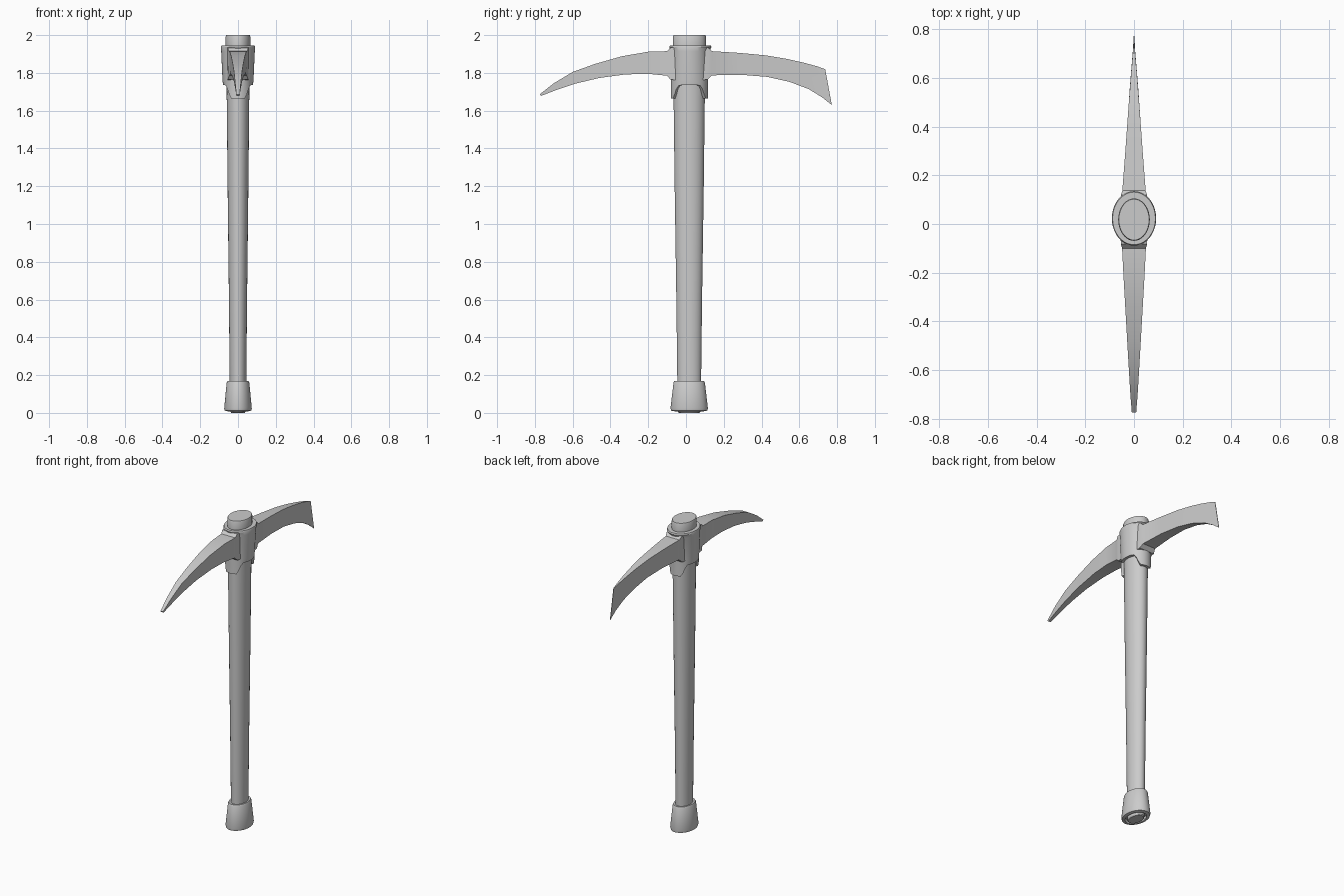
import bpy, bmesh, math

SEG = 40


def finish(name, bm, angle=30):
    bmesh.ops.recalc_face_normals(bm, faces=bm.faces)
    mesh = bpy.data.meshes.new(name)
    bm.to_mesh(mesh)
    bm.free()
    ob = bpy.data.objects.new(name, mesh)
    bpy.context.collection.objects.link(ob)
    bpy.ops.object.select_all(action='DESELECT')
    ob.select_set(True)
    bpy.context.view_layer.objects.active = ob
    bpy.ops.object.shade_smooth_by_angle(angle=math.radians(angle))
    return ob


def bridge(bm, rings, closed=False, caps=True):
    pairs = list(zip(rings, rings[1:]))
    if closed:
        pairs.append((rings[-1], rings[0]))
    for a, b in pairs:
        n = len(a)
        for i in range(n):
            j = (i + 1) % n
            bm.faces.new((a[i], a[j], b[j], b[i]))
    if caps and not closed:
        bm.faces.new(rings[0])
        bm.faces.new(rings[-1])


def oval_loft(name, profile, closed=False):
    """profile: (x radius, y radius, y centre, z or function of angle)"""
    bm = bmesh.new()
    rings = []
    for rx, ry, cy, z in profile:
        ring = []
        for i in range(SEG):
            a = 2 * math.pi * i / SEG
            h = z(a) if callable(z) else z
            ring.append(bm.verts.new((rx * math.cos(a), cy + ry * math.sin(a), h)))
        rings.append(ring)
    bridge(bm, rings, closed)
    return finish(name, bm)


def blade(name, stations):
    """stations: (y top, z top, y bottom, z bottom, half width top, half width bottom)"""
    bm = bmesh.new()
    rings = [[bm.verts.new(p) for p in ((-wt, yt, zt), (wt, yt, zt), (wb, yb, zb), (-wb, yb, zb))]
             for yt, zt, yb, zb, wt, wb in stations]
    bridge(bm, rings)
    return finish(name, bm)


# Tapered oval handle
oval_loft("handle", [
    (0.036, 0.055, 0.017, 0.0), (0.040, 0.060, 0.017, 0.006),
    (0.044, 0.063, 0.017, 0.17), (0.048, 0.068, 0.017, 0.6),
    (0.055, 0.077, 0.017, 1.2), (0.060, 0.083, 0.017, 1.7),
    (0.065, 0.087, 0.018, 1.94), (0.065, 0.087, 0.018, 1.993),
    (0.062, 0.084, 0.018, 2.0)])

# Flared grip end with a recessed underside
oval_loft("pommel", [
    (0.043, 0.062, 0.017, 0.168), (0.055, 0.078, 0.017, 0.17),
    (0.060, 0.083, 0.017, 0.160), (0.073, 0.099, 0.017, 0.025),
    (0.070, 0.096, 0.017, 0.012), (0.053, 0.075, 0.017, 0.008),
    (0.050, 0.071, 0.017, 0.025), (0.036, 0.055, 0.017, 0.025)], closed=True)


# Eye collar with lugs hanging at the front and back
def lug_edge(a):
    t = min(1, max(0, (abs(math.cos(a)) - 0.45) / 0.4))
    return 1.665 + 0.07 * t * t * (3 - 2 * t)


oval_loft("eye_collar", [
    (0.062, 0.084, 0.018, 1.945), (0.088, 0.108, 0.023, 1.945),
    (0.091, 0.112, 0.023, 1.937), (0.089, 0.103, 0.020, 1.915),
    (0.082, 0.098, 0.018, 1.76),
    (0.079, 0.098, 0.018, lug_edge),
    (0.056, 0.080, 0.017, lug_edge)], closed=True)

# Curved spike
blade("pick_blade", [
    (-0.03, 1.935, -0.03, 1.76, 0.056, 0.056),
    (-0.083, 1.933, -0.083, 1.765, 0.054, 0.054),
    (-0.10, 1.915, -0.10, 1.785, 0.049, 0.046),
    (-0.20, 1.912, -0.20, 1.795, 0.044, 0.042),
    (-0.34, 1.888, -0.32, 1.792, 0.036, 0.035),
    (-0.48, 1.848, -0.46, 1.773, 0.028, 0.026),
    (-0.60, 1.805, -0.59, 1.742, 0.021, 0.019),
    (-0.70, 1.745, -0.69, 1.708, 0.015, 0.013),
    (-0.775, 1.686, -0.768, 1.678, 0.009, 0.008)])

# Flared cutting blade
blade("cutter_blade", [
    (0.06, 1.935, 0.06, 1.76, 0.056, 0.056),
    (0.119, 1.933, 0.115, 1.765, 0.054, 0.054),
    (0.137, 1.915, 0.137, 1.787, 0.048, 0.046),
    (0.28, 1.906, 0.29, 1.790, 0.037, 0.036),
    (0.42, 1.893, 0.43, 1.779, 0.027, 0.026),
    (0.53, 1.875, 0.55, 1.752, 0.019, 0.018),
    (0.62, 1.855, 0.65, 1.714, 0.012, 0.010),
    (0.69, 1.836, 0.72, 1.671, 0.006, 0.004),
    (0.737, 1.820, 0.772, 1.630, 0.0015, 0.0015)])
